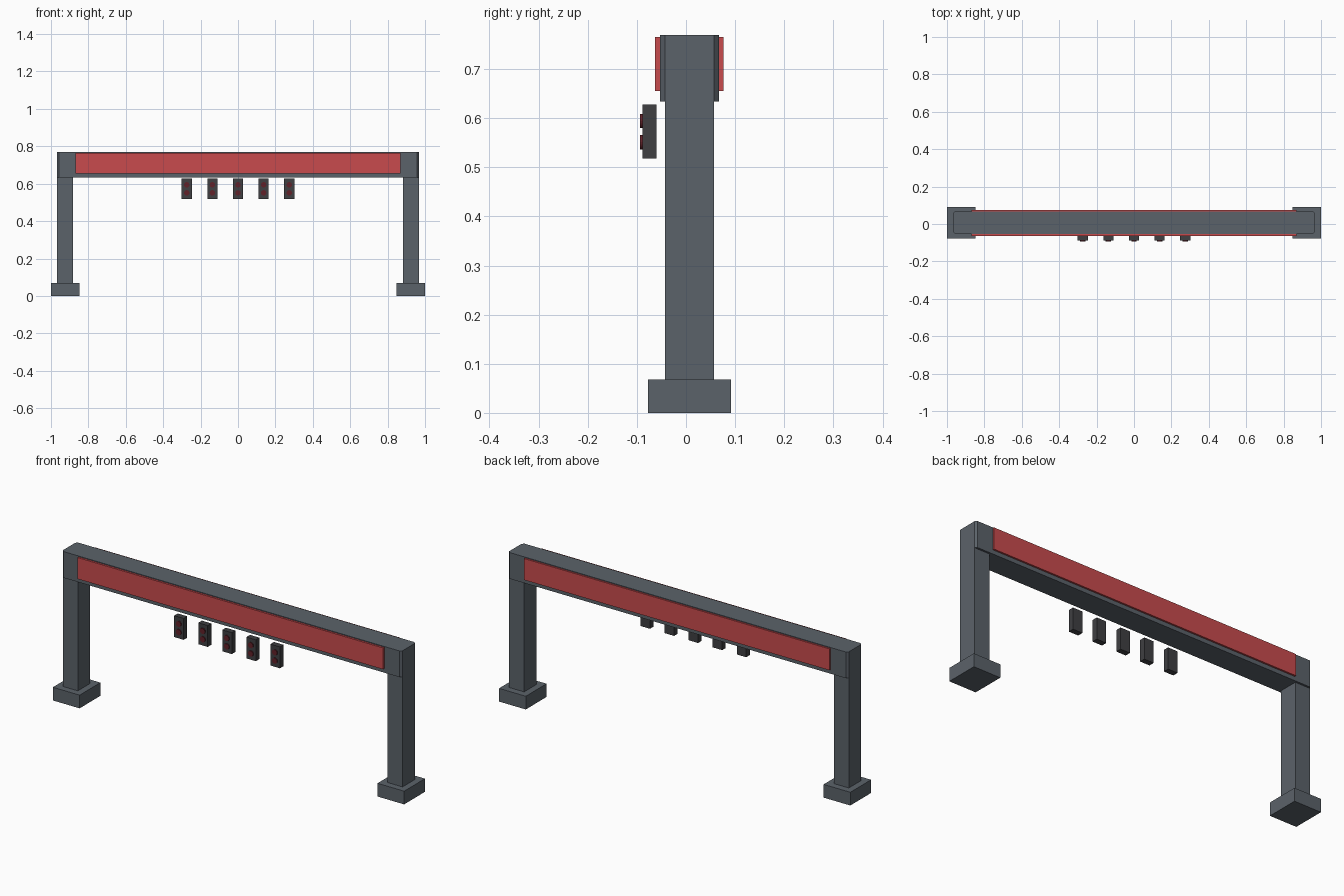
import bpy
import bmesh
from math import radians
from mathutils import Matrix, Vector

old = bpy.data.objects.get("Cube")
if old:
    bpy.data.objects.remove(old, do_unlink=True)


def material(name, rgb):
    mat = bpy.data.materials.new(name)
    mat.use_nodes = True
    mat.diffuse_color = (*rgb, 1)
    mat.node_tree.nodes["Principled BSDF"].inputs["Base Color"].default_value = (*rgb, 1)
    return mat


steel = material("steel grey", (0.105, 0.123, 0.144))
red = material("panel red", (0.58, 0.07, 0.075))
housing = material("housing charcoal", (0.05, 0.05, 0.054))
lens = material("lens dark red", (0.12, 0.015, 0.022))


def finish(name, bm, mat):
    mesh = bpy.data.meshes.new(name)
    bm.to_mesh(mesh)
    bm.free()
    mesh.materials.append(mat)
    obj = bpy.data.objects.new(name, mesh)
    bpy.context.collection.objects.link(obj)
    return obj


def box(name, low, high, mat, chamfer=0):
    """Box between two corners, with optional chamfered upright edges."""
    low, high = Vector(low), Vector(high)
    bm = bmesh.new()
    bmesh.ops.create_cube(bm, size=1, matrix=Matrix.Translation((low + high) / 2)
                          @ Matrix.Diagonal((*(high - low), 1)))
    if chamfer:
        upright = [e for e in bm.edges
                   if abs(e.verts[0].co.z - e.verts[1].co.z) > 0.01]
        bmesh.ops.bevel(bm, geom=upright, offset=chamfer, segments=1, affect="EDGES")
    return finish(name, bm, mat)


def disc(name, centre, radius, depth, mat):
    """Short cylinder facing the front."""
    bm = bmesh.new()
    bmesh.ops.create_cone(bm, cap_ends=True, segments=20, radius1=radius,
                          radius2=radius, depth=depth,
                          matrix=Matrix.Translation(centre)
                          @ Matrix.Rotation(radians(90), 4, "X"))
    return finish(name, bm, mat)


# Footings and pillars at both ends
for side, sign in (("left", 1), ("right", -1)):
    def span(a, b):
        return sorted((sign * a, sign * b))
    x0, x1 = span(0.848, 1)
    box(side + "_footing", (x0, -0.077, 0), (x1, 0.092, 0.068), steel)
    x0, x1 = span(0.882, 0.967)
    box(side + "_pillar", (x0, -0.043, 0.068), (x1, 0.057, 0.64), steel)

# Crossbeam with a panel on each long face
box("crossbeam", (-0.967, -0.053, 0.634), (0.967, 0.067, 0.769), steel, chamfer=0.01)
box("front_panel", (-0.87, -0.063, 0.655), (0.87, -0.053, 0.765), red)
box("back_panel", (-0.87, 0.067, 0.655), (0.87, 0.076, 0.765), red)

# Row of signal lamps, each with two lenses
for i in range(5):
    x = (i - 2) * 0.137
    box(f"lamp_housing_{i + 1}", (x - 0.027, -0.089, 0.518),
        (x + 0.027, -0.06, 0.628), housing)
    for row, z in (("upper", 0.594), ("lower", 0.551)):
        disc(f"{row}_lens_{i + 1}", (x, -0.091, z), 0.0145, 0.006, lens)
